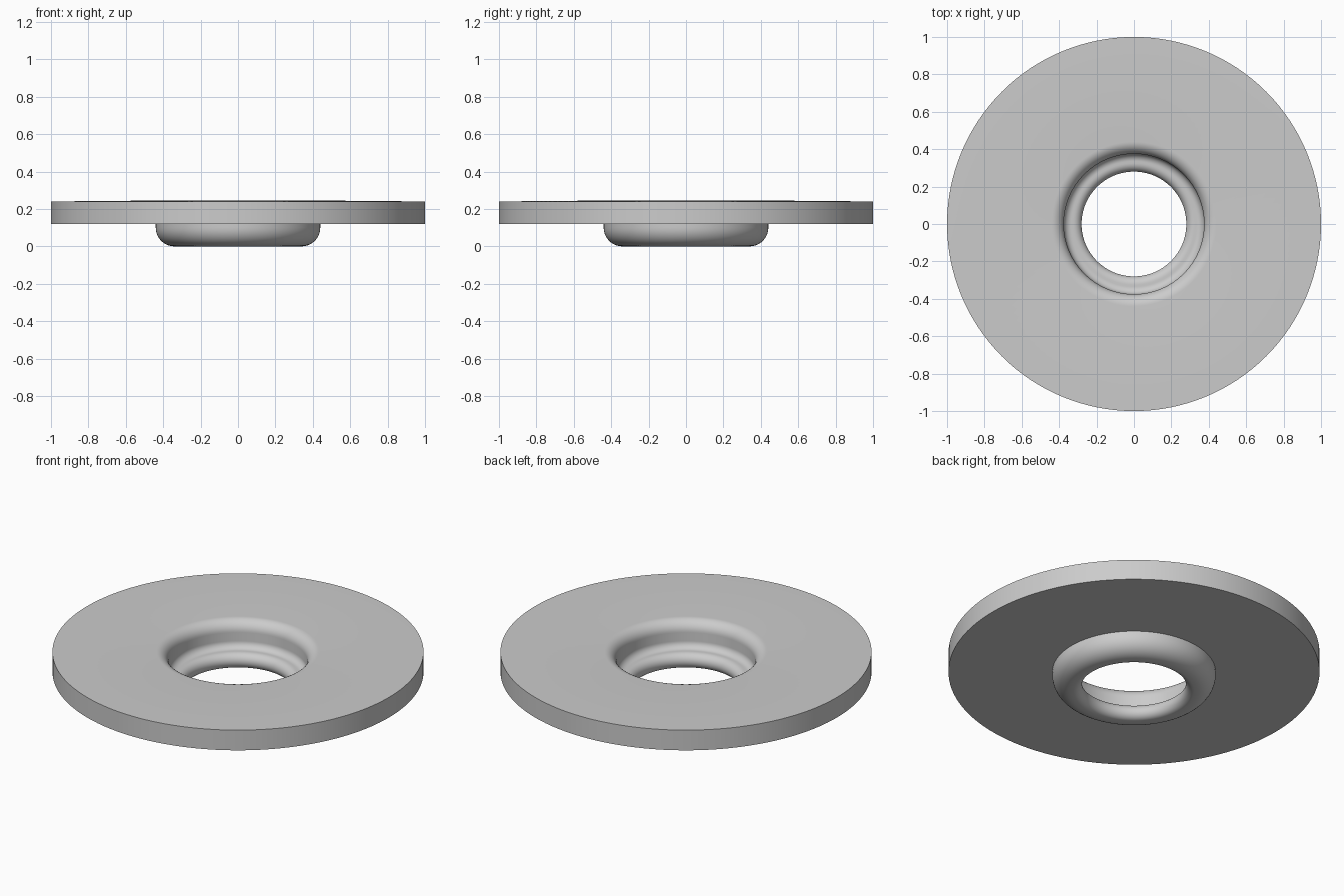
import bpy
import bmesh
from math import cos, sin, pi, radians
from mathutils import Vector

SEGMENTS = 128

cube = bpy.data.objects.get("Cube")
if cube:
    bpy.data.objects.remove(cube, do_unlink=True)


def flat_material(name, colour):
    mat = bpy.data.materials.new(name)
    mat.use_nodes = True
    mat.diffuse_color = colour
    mat.node_tree.nodes["Principled BSDF"].inputs["Base Color"].default_value = colour
    return mat


def arc(cx, cz, radius, start, end, steps=10):
    """Points (r, z) along an arc, angles in degrees."""
    angles = [radians(start + (end - start) * i / steps) for i in range(steps + 1)]
    return [(cx + radius * cos(a), cz + radius * sin(a)) for a in angles]


def lathe(name, profile, mat):
    """Turn a closed (r, z) profile around the z axis."""
    bm = bmesh.new()
    verts = [bm.verts.new((r, 0, z)) for r, z in profile]
    edges = [bm.edges.new((v, verts[i - 1])) for i, v in enumerate(verts)]
    bmesh.ops.spin(bm, geom=verts + edges, cent=Vector(), axis=Vector((0, 0, 1)),
                   angle=2 * pi, steps=SEGMENTS, use_merge=True)
    bmesh.ops.remove_doubles(bm, verts=bm.verts[:], dist=1e-5)
    bmesh.ops.recalc_face_normals(bm, faces=bm.faces[:])
    mesh = bpy.data.meshes.new(name)
    bm.to_mesh(mesh)
    bm.free()
    mesh.materials.append(mat)
    obj = bpy.data.objects.new(name, mesh)
    bpy.context.collection.objects.link(obj)
    bpy.ops.object.select_all(action="DESELECT")
    obj.select_set(True)
    bpy.context.view_layer.objects.active = obj
    bpy.ops.object.shade_smooth_by_angle(angle=radians(35))
    return obj


grey = flat_material("plain grey", (0.6, 0.6, 0.6, 1))

# Flat disc, then the pressed lip: throat, shelf, rounded hole edge, outer bend
profile = [(1, 0.12), (1, 0.24)]
profile += arc(0.44, 0.18, 0.065, 90, 180)       # rounded mouth
profile += arc(0.335, 0.13, 0.04, 0, -90)        # throat into shelf
profile += arc(0.325, 0.045, 0.045, 90, 270, 16)  # rounded hole edge
profile += arc(0.34, 0.1, 0.1, -90, 0)           # outside bend of the lip
profile += [(0.44, 0.12)]
lathe("flanged_washer", profile, grey)
